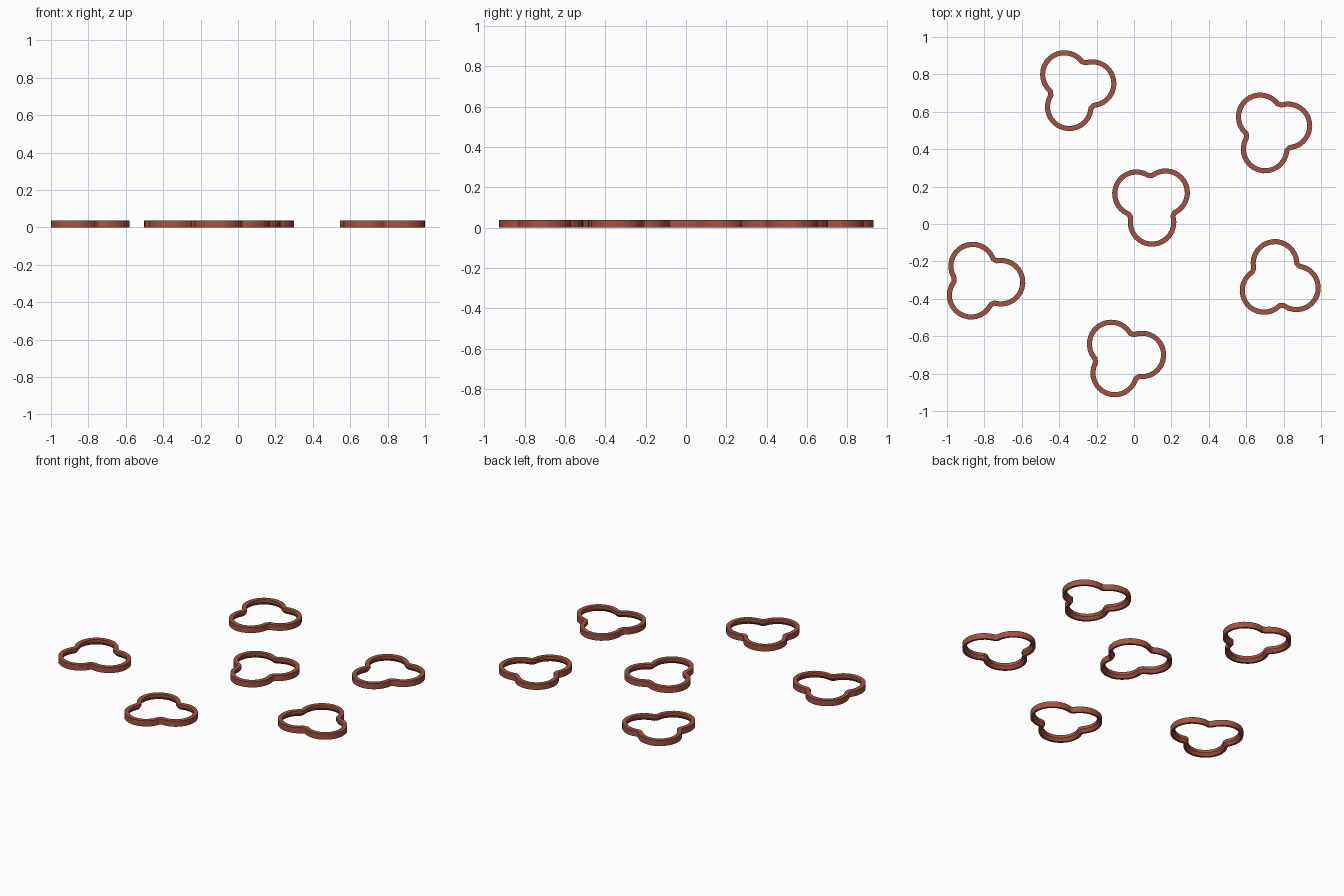
import bpy, bmesh, math
from mathutils import Vector

if "Cube" in bpy.data.objects:
    bpy.data.objects.remove(bpy.data.objects["Cube"])

R, WALL, HEIGHT = 0.13, 0.027, 0.037
# lobe centres: a pair at the back, one longer lobe along +x
LOBES = [Vector((0.156, 0)), Vector((0, 0.078)), Vector((0, -0.078))]
# wall section (inset, height): straight outside, bevelled lower inside edge
SECTION = [(0, 0), (0, HEIGHT), (WALL, HEIGHT), (WALL, 0.018), (0.014, 0)]

mat = bpy.data.materials.new("terracotta")
mat.diffuse_color = (0.36, 0.085, 0.058, 1)
mat.use_nodes = True
mat.node_tree.nodes["Principled BSDF"].inputs["Base Color"].default_value = mat.diffuse_color


def outline(angle, n=16):
    """Outer border of the three merged discs, as lobe arcs joined by short chords."""
    pts = []
    for i, c in enumerate(LOBES):
        nxt, prv = LOBES[(i + 1) % 3], LOBES[i - 1]

        def meet(o, sign):
            d = o - c
            return math.atan2(d.y, d.x) + sign * math.acos(d.length / 2 / R)
        a0, a1 = meet(prv, 1), meet(nxt, -1)
        span = (a1 - a0) % math.tau
        a0, span = a0 + 0.06, span - 0.12
        pts += [c + R * Vector((math.cos(a0 + span * k / n), math.sin(a0 + span * k / n)))
                for k in range(n + 1)]
    ca, sa = math.cos(angle), math.sin(angle)
    return [Vector((p.x * ca - p.y * sa, p.x * sa + p.y * ca)) for p in pts]


def inset(pts, t):
    out = []
    for i, p in enumerate(pts):
        a = (p - pts[i - 1]).normalized()
        b = (pts[(i + 1) % len(pts)] - p).normalized()
        na, nb = Vector((-a.y, a.x)), Vector((-b.y, b.x))
        m = (na + nb).normalized()
        out.append(p + m * t / m.dot(na))
    return out


def ring(name, x, y, degrees):
    outer = outline(math.radians(degrees))
    xs, ys = [p.x for p in outer], [p.y for p in outer]
    shift = Vector((x - (min(xs) + max(xs)) / 2, y - (min(ys) + max(ys)) / 2))
    outer = [p + shift for p in outer]
    bm = bmesh.new()
    loops = [[bm.verts.new((p.x, p.y, z)) for p in inset(outer, t)] for t, z in SECTION]
    n = len(outer)
    for k in range(len(loops)):
        a, b = loops[k], loops[(k + 1) % len(loops)]
        for i in range(n):
            j = (i + 1) % n
            bm.faces.new((a[i], a[j], b[j], b[i]))
    me = bpy.data.meshes.new(name)
    bm.to_mesh(me)
    bm.free()
    me.materials.append(mat)
    ob = bpy.data.objects.new(name, me)
    bpy.context.collection.objects.link(ob)


# six rings: centre of extents and direction of the long lobe
for i, spec in enumerate([(-0.298, 0.713, -108), (0.749, 0.487, -108), (0.091, 0.088, -88),
                          (-0.791, -0.303, -3), (-0.04, -0.719, 7), (0.782, -0.283, -22)]):
    ring(f"trefoil_ring_{i + 1}", *spec)
